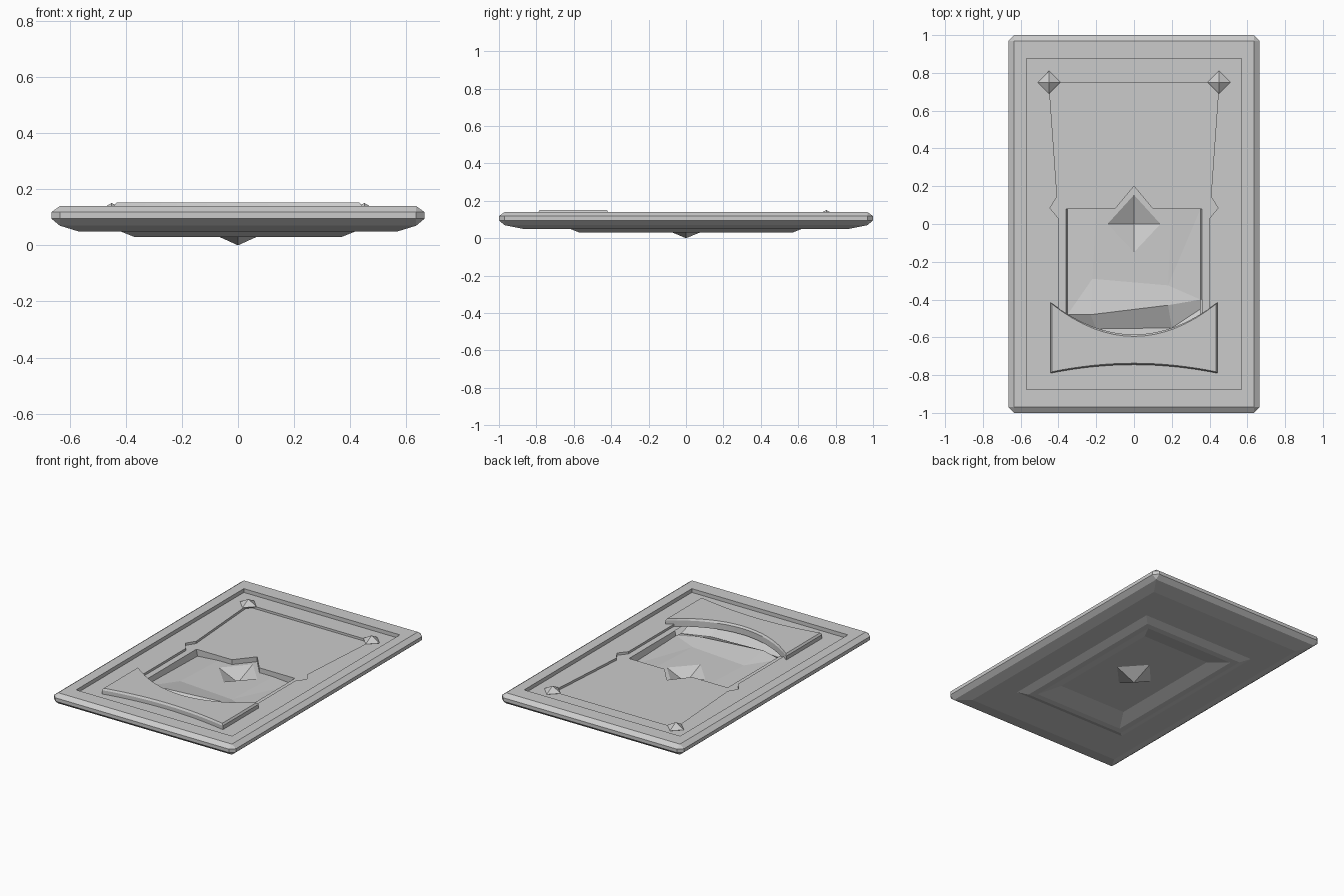
import bpy
import bmesh
from mathutils import Vector

if "Cube" in bpy.data.objects:
    bpy.data.objects.remove(bpy.data.objects["Cube"])

STONE = (0.6, 0.6, 0.6, 1)
stone = bpy.data.materials.new("grey_stone")
stone.use_nodes = True
stone.diffuse_color = STONE
stone.node_tree.nodes["Principled BSDF"].inputs["Base Color"].default_value = STONE


def finish(bm, name):
    mesh = bpy.data.meshes.new(name)
    bm.to_mesh(mesh)
    bm.free()
    mesh.materials.append(stone)
    obj = bpy.data.objects.new(name, mesh)
    bpy.context.collection.objects.link(obj)
    return obj


def add_loop(bm, points, z):
    return [bm.verts.new((x, y, z)) for x, y in points]


def bridge(bm, a, b, closed=True):
    n = len(a)
    for i in range(n if closed else n - 1):
        j = (i + 1) % n
        bm.faces.new((a[i], a[j], b[j], b[i]))


def loop_edges(bm, loop):
    edges = []
    for i in range(len(loop)):
        pair = (loop[i - 1], loop[i])
        edges.append(bm.edges.get(pair) or bm.edges.new(pair))
    return edges


def fill_between(bm, edges):
    bmesh.ops.triangle_fill(bm, use_beauty=True, use_dissolve=False, edges=edges)


def rect(hx, hy, cut=0.0):
    # Rectangle with chamfered corners
    return [(hx - cut, -hy), (hx, cut - hy), (hx, hy - cut), (hx - cut, hy),
            (cut - hx, hy), (-hx, hy - cut), (-hx, cut - hy), (cut - hx, -hy)]


def gem_point(bm, r, z, tip):
    # Four-sided point hanging down from a diamond opening; returns the opening
    diamond = add_loop(bm, [(r, 0), (0, r * 1.1), (-r, 0), (0, -r * 1.07)], z)
    apex = bm.verts.new((0, 0, tip))
    for i in range(4):
        bm.faces.new((diamond[i - 1], diamond[i], apex))
    return loop_edges(bm, diamond)


FLOOR, PANEL, TROUGH, HOLLOW = 0.115, 0.1, 0.068, 0.061

# Framed slab: rings from the hollow underside, round the rim, to the sunken floor
bm = bmesh.new()
rings = [(0.25, 0.4, 0, HOLLOW), (0.33, 0.53, 0, 0.03), (0.37, 0.57, 0, 0.03),
         (0.42, 0.62, 0, 0.05), (0.57, 0.87, 0, 0.05), (0.635, 0.97, 0, 0.07),
         (0.665, 1, 0.03, 0.095), (0.665, 1, 0.03, 0.118), (0.635, 0.97, 0, 0.14),
         (0.57, 0.875, 0, 0.14), (0.57, 0.875, 0, FLOOR)]
loops = [add_loop(bm, rect(hx, hy, cut), z) for hx, hy, cut, z in rings]
for lower, upper in zip(loops, loops[1:]):
    bridge(bm, lower, upper)
bmesh.ops.remove_doubles(bm, verts=bm.verts[:], dist=0.0005)
open_edges = [e for e in bm.edges if e.is_boundary]
hollow_edges = [e for e in open_edges if e.verts[0].co.z < 0.09]
rim_edges = [e for e in open_edges if e.verts[0].co.z > 0.09]

# Downward point in the middle of the underside
fill_between(bm, hollow_edges + gem_point(bm, 0.135, HOLLOW, 0))

# Tapered recess cut into the floor, with a small notch on each side
half = [(0.45, 0.75), (0.407, 0.145), (0.445, 0.085), (0.4, 0.03), (0.4, -0.6)]
outline = half + [(-x, y) for x, y in reversed(half)]
top = add_loop(bm, outline, FLOOR)
fill_between(bm, rim_edges + loop_edges(bm, top))
bridge(bm, top, add_loop(bm, outline, PANEL))
bmesh.ops.recalc_face_normals(bm, faces=bm.faces[:])
finish(bm, "framed_slab")

# Recess panel notched round the gem hollow, and a ledge along each side of the pit
bm = bmesh.new()
front = [(-0.36, 0.08), (-0.1, 0.08), (0, 0.2), (0.1, 0.08), (0.36, 0.08)]
edge = add_loop(bm, front, PANEL)
back = add_loop(bm, [(0.45, 0.75), (0, 0.75), (-0.45, 0.75)], PANEL)
for s, a, b, corner in ((-1, edge[0], edge[1], back[2]), (1, edge[4], edge[3], back[0])):
    sides = add_loop(bm, [(s * x, y) for x, y in half[1:4]], PANEL)
    end = add_loop(bm, [(s * 0.4, -0.6), (s * 0.36, -0.6)], PANEL)
    bm.faces.new([edge[2], b, a, sides[2], sides[1], sides[0], corner, back[1]])
    bm.faces.new([a, sides[2]] + end)
skirt = add_loop(bm, front, TROUGH)
skirt[0].co.z = skirt[4].co.z = 0.056
bridge(bm, edge, skirt, closed=False)

# Trough floor with the gem hollow sunk into it
floor = add_loop(bm, front[1:4] + [(0.2, 0.08), (0.18, -0.325), (-0.22, -0.29), (-0.2, 0.08)],
                 TROUGH)
fill_between(bm, loop_edges(bm, floor) + gem_point(bm, 0.14, TROUGH, 0.006))

# Side shelves sloping out and down to the pit walls
for s, inner_back, inner_front in ((-1, floor[6], floor[5]), (1, floor[3], floor[4])):
    crest_y = -0.4 if s > 0 else -0.48
    wall = add_loop(bm, [(s * 0.36, 0.08), (s * 0.36, crest_y)], PANEL)
    shelf = add_loop(bm, [(s * 0.352, 0.08), (s * 0.352, crest_y)], 0.056)
    shelf[1].co.z = 0.07
    bm.faces.new((wall[0], wall[1], shelf[1], shelf[0]))
    bm.faces.new((shelf[0], shelf[1], inner_front))
    bm.faces.new((shelf[0], inner_front, inner_back))

# Ramp rising to a crest, then dropping steeply under the banner
ramp = [[(-0.352, -0.48, 0.07), (-0.22, -0.29, TROUGH), (0.18, -0.325, TROUGH), (0.352, -0.4, 0.07)],
        [(-0.352, -0.48, 0.07), (-0.23, -0.48, 0.096), (0.18, -0.43, 0.093), (0.352, -0.4, 0.07)],
        [(-0.352, -0.5, 0.065), (-0.2, -0.555, 0.045), (0.2, -0.55, 0.045), (0.352, -0.45, 0.065)],
        [(-0.36, -0.6, 0.1), (-0.2, -0.6, 0.1), (0.2, -0.6, 0.1), (0.36, -0.6, 0.1)]]
rows = [[bm.verts.new(p) for p in row] for row in ramp]
for a, b in zip(rows, rows[1:]):
    bridge(bm, a, b, closed=False)
bmesh.ops.remove_doubles(bm, verts=bm.verts[:], dist=0.0005)
bm.normal_update()
for face in bm.faces:
    if face.normal.dot(Vector((0, -0.5, 1))) < 0:
        face.normal_flip()
finish(bm, "recess_and_pit")

# Curved banner across the front
bm = bmesh.new()
steps = [i / 8 for i in range(-8, 9)]
shape = [(0.442 * t, -0.79 + 0.045 * (1 - t * t)) for t in steps]
shape += [(0.442 * t, -0.585 + 0.17 * t * t) for t in reversed(steps)]
base = add_loop(bm, shape, 0.1)
crown = add_loop(bm, shape, 0.14)
inset = add_loop(bm, [(x * 0.98, y + (0.008 if i < len(steps) else -0.01))
                      for i, (x, y) in enumerate(shape)], 0.152)
bridge(bm, base, crown)
bridge(bm, crown, inset)
n = len(shape)
for ring in (base, inset):
    for i in range(len(steps) - 1):
        bm.faces.new((ring[i], ring[i + 1], ring[n - 2 - i], ring[n - 1 - i]))
bmesh.ops.recalc_face_normals(bm, faces=bm.faces[:])
finish(bm, "banner")

# Pyramid studs at the back corners of the recess
for side, s in (("left", 1), ("right", -1)):
    bm = bmesh.new()
    centre = Vector((s * 0.45, 0.75, 0.117))
    for axis in ((0.06, 0, 0), (0, 0.06, 0), (0, 0, 0.034)):
        for sign in (-1, 1):
            bm.verts.new(centre + sign * Vector(axis))
    bmesh.ops.convex_hull(bm, input=bm.verts[:])
    bmesh.ops.recalc_face_normals(bm, faces=bm.faces[:])
    finish(bm, side + "_corner_stud")
